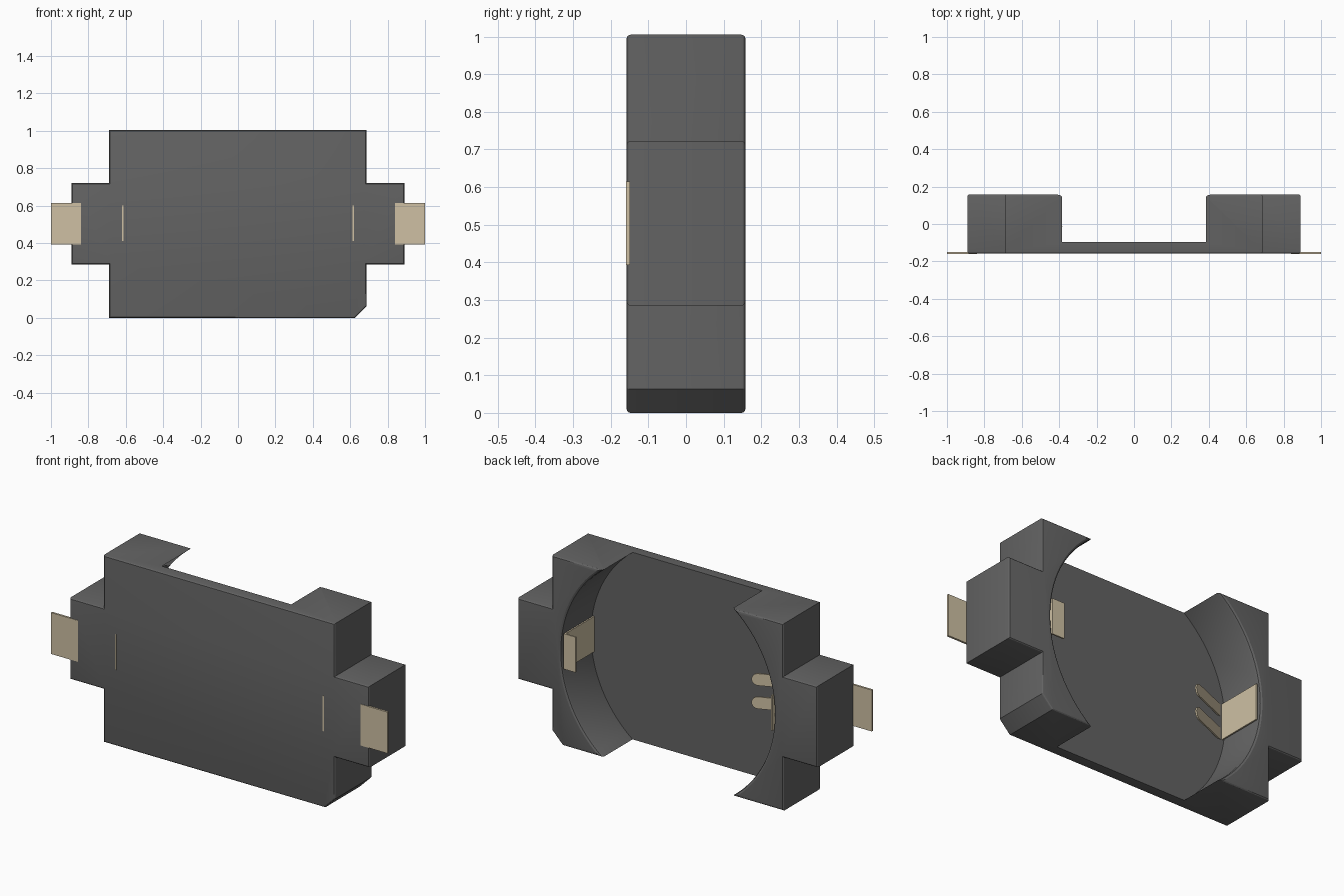
import bpy, bmesh, math
from mathutils import Vector

if "Cube" in bpy.data.objects:
    bpy.data.objects.remove(bpy.data.objects["Cube"])

YF, YB = -0.158, 0.158      # front and back faces of the housing


def material(name, rgb):
    m = bpy.data.materials.new(name)
    m.diffuse_color = (*rgb, 1)
    m.use_nodes = True
    m.node_tree.nodes["Principled BSDF"].inputs["Base Color"].default_value = m.diffuse_color
    return m


DARK = material("dark_plastic", (0.125, 0.125, 0.125))
METAL = material("tan_metal", (0.62, 0.53, 0.37))


def finish(bm, name, mat=None):
    bmesh.ops.recalc_face_normals(bm, faces=bm.faces)
    me = bpy.data.meshes.new(name)
    bm.to_mesh(me)
    bm.free()
    ob = bpy.data.objects.new(name, me)
    bpy.context.collection.objects.link(ob)
    if mat:
        me.materials.append(mat)
    return ob


def prism(points, offset):
    """Extrude a closed polygon of 3D points along an offset."""
    bm = bmesh.new()
    face = bm.faces.new([bm.verts.new(p) for p in points])
    ext = bmesh.ops.extrude_face_region(bm, geom=[face])["geom"]
    bmesh.ops.translate(bm, vec=Vector(offset),
                        verts=[g for g in ext if isinstance(g, bmesh.types.BMVert)])
    return bm


def box(name, x0, x1, y0, y1, z0, z1):
    pts = [(x0, y0, z0), (x1, y0, z0), (x1, y0, z1), (x0, y0, z1)]
    return finish(prism(pts, (0, y1 - y0, 0)), name, METAL)


# Housing: stepped outline with one chamfered corner, rounded cap edges
outline = [(-0.69, 0), (0.625, 0), (0.687, 0.063), (0.687, 0.285), (0.89, 0.285),
           (0.89, 0.722), (0.687, 0.722), (0.687, 1.005), (-0.69, 1.005),
           (-0.69, 0.722), (-0.89, 0.722), (-0.89, 0.285), (-0.69, 0.285)]
bm = prism([(x, YF, z) for x, z in outline], (0, YB - YF, 0))
rim = [e for e in bm.edges if abs(e.verts[0].co.y - e.verts[1].co.y) < 1e-5]
bmesh.ops.bevel(bm, geom=rim, offset=0.011, segments=3, profile=0.5, affect='EDGES')
housing = finish(bm, "housing", DARK)

# Round cell recess: stacked rings, flared at the rim, cut from the back
profile = [(0.633, -0.097), (0.633, YB - 0.014), (0.637, YB - 0.005),
           (0.646, YB), (0.646, 0.3)]
N = 96
bm = bmesh.new()
rings = [[bm.verts.new((r * math.cos(2 * math.pi * i / N), y,
                        0.502 + r * math.sin(2 * math.pi * i / N)))
          for i in range(N)] for r, y in profile]
for a, b in zip(rings, rings[1:]):
    for i in range(N):
        j = (i + 1) % N
        bm.faces.new((a[i], a[j], b[j], b[i]))
bm.faces.new(rings[0])
bm.faces.new(rings[-1])
cutter = finish(bm, "recess_cutter")
cutter.hide_render = True
mod = housing.modifiers.new("recess", 'BOOLEAN')
mod.operation, mod.solver, mod.object = 'DIFFERENCE', 'EXACT', cutter
bpy.context.view_layer.objects.active = housing
housing.select_set(True)
bpy.ops.object.modifier_apply(modifier=mod.name)
bpy.data.objects.remove(cutter)
bpy.ops.object.shade_smooth_by_angle(angle=math.radians(25))

# Solder tabs and upright contact plates on both sides
for side, s in (("left", -1), ("right", 1)):
    xs = sorted((s * 0.84, s * 1.0))
    box(side + "_solder_tab", *xs, -0.16, -0.149, 0.393, 0.615)
    xs = sorted((s * 0.613, s * 0.621))
    box(side + "_contact_plate", *xs, -0.1585, 0.152, 0.41, 0.6)

# Hook folded inward at the back of the right contact
box("contact_hook", 0.55, 0.621, 0.144, 0.152, 0.41, 0.6)

# Two sprung fingers with round tips on the left contact
base, tip, half = Vector((-0.618, -0.102)), Vector((-0.385, -0.006)), 0.032
run = (tip - base).normalized()
length = (tip - base).length - half
for name, zc in (("upper", 0.565), ("lower", 0.44)):
    flat = [(0, -half), (0, half)]
    flat += [(length + half * math.cos(a), half * math.sin(a))
             for a in (math.pi / 2 - math.pi * k / 10 for k in range(11))]
    flat = [(base.x + run.x * u, base.y + run.y * u, zc + v) for u, v in flat]
    finish(prism(flat, (run.y * 0.008, -run.x * 0.008, 0)),
           name + "_spring_finger", METAL)
